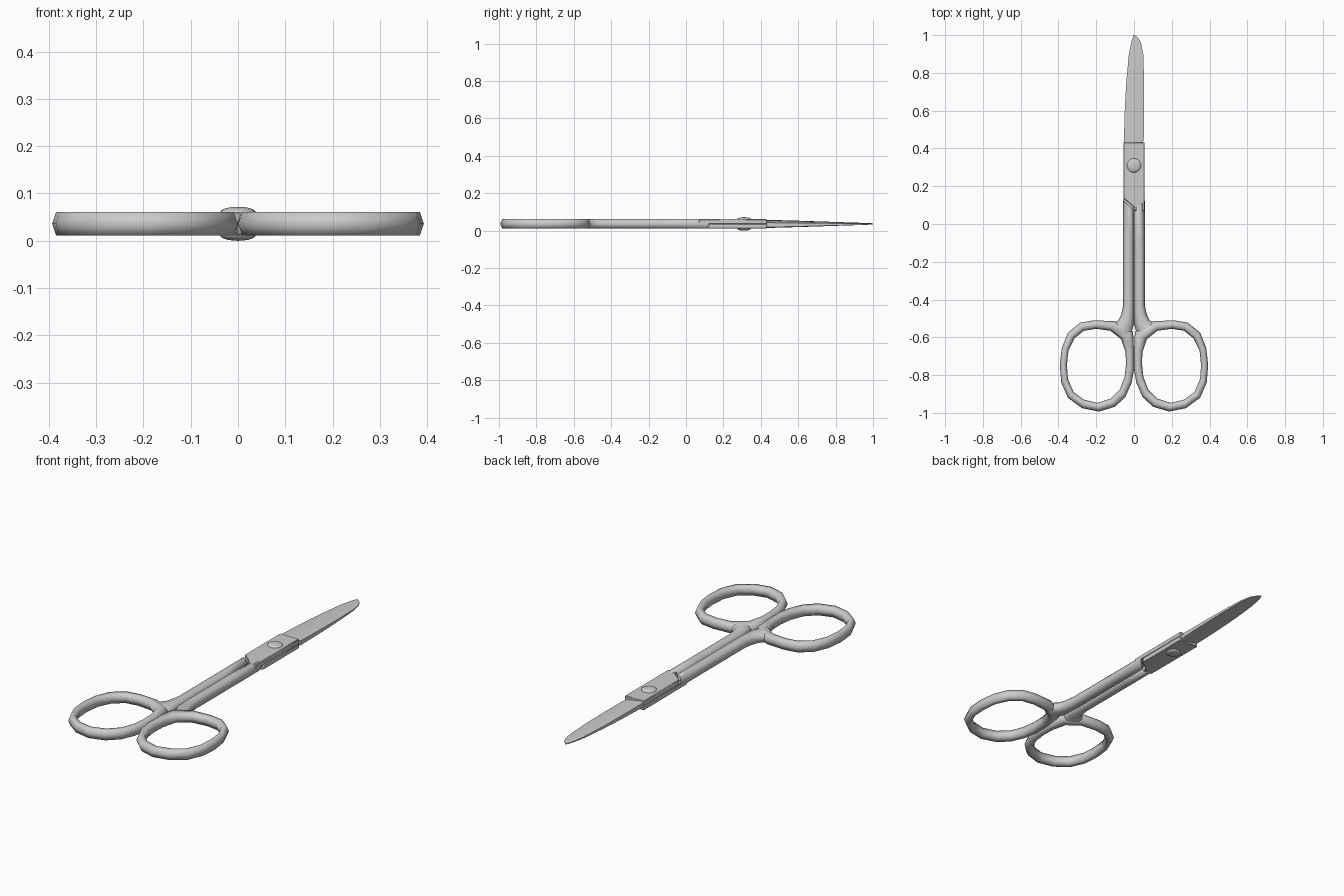
import bpy, bmesh, math
from mathutils import Vector

if "Cube" in bpy.data.objects:
    bpy.data.objects.remove(bpy.data.objects["Cube"])

CZ = 0.036      # middle plane height
H = 0.025       # half thickness of the handles


def make(name, bm, turned, angle):
    bmesh.ops.recalc_face_normals(bm, faces=bm.faces)
    me = bpy.data.meshes.new(name)
    bm.to_mesh(me)
    bm.free()
    ob = bpy.data.objects.new(name, me)
    bpy.context.collection.objects.link(ob)
    ob.location.z = CZ
    if turned:
        ob.rotation_euler.y = math.pi
    bpy.ops.object.select_all(action='DESELECT')
    ob.select_set(True)
    bpy.context.view_layer.objects.active = ob
    bpy.ops.object.shade_smooth_by_angle(angle=math.radians(angle))
    return ob


def loft(sections, closed=False):
    bm = bmesh.new()
    rings = [[bm.verts.new(p) for p in s] for s in sections]
    n = len(rings[0])
    pairs = list(zip(rings, rings[1:]))
    if closed:
        pairs.append((rings[-1], rings[0]))
    for a, b in pairs:
        for i in range(n):
            j = (i + 1) % n
            bm.faces.new((a[i], a[j], b[j], b[i]))
    if not closed:
        bm.faces.new(rings[0])
        bm.faces.new(rings[-1])
    return bm


# Hexagonal section spanning two plan points
HEX = [(0, 0), (.22, 1), (.78, 1), (1, 0), (.78, -1), (.22, -1)]


def hex_section(ax, ay, bx, by):
    a, b = Vector((ax, ay, 0)), Vector((bx, by, 0))
    return [a.lerp(b, t) + Vector((0, 0, z * H)) for t, z in HEX]


# Finger ring: inner point, outer point
RING = [(.20, -.555, .21, -.51), (.265, -.565, .285, -.522), (.315, -.605, .35, -.575),
        (.347, -.67, .382, -.655), (.355, -.745, .393, -.745), (.35, -.82, .385, -.84),
        (.32, -.89, .35, -.92), (.265, -.93, .275, -.975), (.195, -.947, .185, -.993),
        (.125, -.925, .10, -.967), (.075, -.875, .045, -.915), (.05, -.81, .012, -.84),
        (.042, -.74, .0, -.77), (.045, -.68, .0, -.67), (.068, -.61, .005, -.57),
        (.125, -.565, .10, -.515)]

# Handle shaft: groove side point, outer side point
SHAFT = [(0, .075, .057, .122), (0, -.1, .057, -.07), (0, -.43, .057, -.43),
         (0, -.48, .068, -.48), (0, -.53, .082, -.508), (.02, -.60, .12, -.535)]

# Pivot plate outline on one layer
PLATE = [(.002, .07), (.055, .07), (.056, .432), (-.056, .432), (-.056, .136), (.002, .088)]

# Blade: y, left x, right x, spine height
BLADE = [(.42, -.052, .046, .022), (.46, -.053, .052, .021), (.6, -.049, .054, .017),
         (.75, -.041, .054, .012), (.9, -.027, .049, .007), (.96, -.015, .037, .005),
         (.985, -.008, .022, .004), (1.0, -.002, .005, .003)]

for side, turned in (("upper", False), ("lower", True)):
    make(side + "_finger_ring", loft([hex_section(*p) for p in RING], True), turned, 75)
    make(side + "_handle_shaft", loft([hex_section(*p) for p in SHAFT]), turned, 75)

    # Pivot plate with eased edges
    plate = make(side + "_pivot_plate",
                 loft([[(x, y, z) for x, y in PLATE] for z in (0, H)]), turned, 30)
    bev = plate.modifiers.new("edge", 'BEVEL')
    bev.width = .003
    bev.segments = 1

    # Wedge blade, thick at the spine and thin at the cutting edge
    secs = []
    for y, l, r, h in BLADE:
        if turned:
            l, r = -r, -l
        secs.append([(l, y, 0), (l, y, h * .8), (l + (r - l) * .12, y, h),
                     (r, y, h * .3), (r, y, 0)])
    make(side + "_blade", loft(secs), turned, 30)

    # Domed screw head
    bm = bmesh.new()
    bmesh.ops.create_uvsphere(bm, u_segments=20, v_segments=10, radius=1)
    bmesh.ops.scale(bm, vec=(.038, .038, .012), verts=bm.verts)
    bmesh.ops.translate(bm, vec=(0, .31, .024), verts=bm.verts)
    make(side + "_screw_head", bm, turned, 60)
